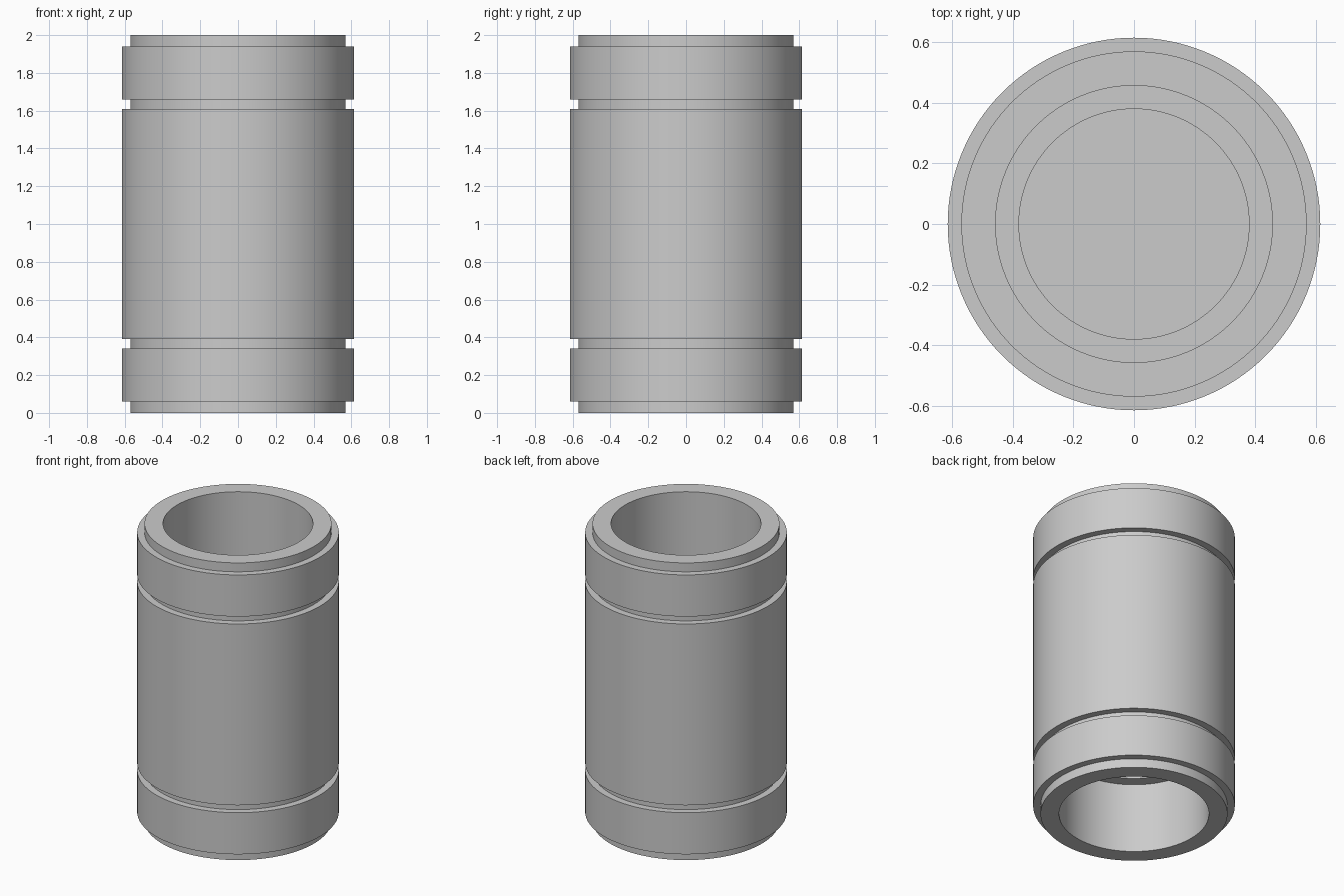
import bpy
import bmesh
import math

SEGMENTS = 128

cube = bpy.data.objects.get("Cube")
if cube:
    bpy.data.objects.remove(cube, do_unlink=True)

# Single satin metal colour
steel = bpy.data.materials.new("grey_steel")
steel.use_nodes = True
colour = (0.6, 0.6, 0.6, 1.0)
steel.diffuse_color = colour
steel.node_tree.nodes["Principled BSDF"].inputs["Base Color"].default_value = colour


def lathe(name, profile):
    """Spin a (radius, height) profile around the z axis."""
    bm = bmesh.new()
    verts = [bm.verts.new((r, 0, z)) for r, z in profile]
    edges = [bm.edges.new(pair) for pair in zip(verts, verts[1:])]
    bmesh.ops.spin(bm, geom=verts + edges, cent=(0, 0, 0), axis=(0, 0, 1),
                   angle=math.tau, steps=SEGMENTS, use_merge=True)
    bmesh.ops.remove_doubles(bm, verts=bm.verts, dist=0.0001)
    bmesh.ops.recalc_face_normals(bm, faces=bm.faces)
    mesh = bpy.data.meshes.new(name)
    bm.to_mesh(mesh)
    bm.free()
    obj = bpy.data.objects.new(name, mesh)
    bpy.context.collection.objects.link(obj)
    mesh.materials.append(steel)
    bpy.ops.object.select_all(action="DESELECT")
    obj.select_set(True)
    bpy.context.view_layer.objects.active = obj
    bpy.ops.object.shade_smooth_by_angle(angle=math.radians(30))
    return obj


OUTER, NECK, BORE, INNER = 0.615, 0.57, 0.457, 0.38

# Lower half, from the inner web out through the bore and up the outside
lower = [
    (0, 0.8), (INNER, 0.8), (INNER, 0.47), (BORE, 0.47), (BORE, 0),
    (NECK, 0), (NECK, 0.06), (OUTER, 0.06), (OUTER, 0.34),
    (NECK, 0.34), (NECK, 0.39), (OUTER, 0.39),
]
# Upper half mirrors the lower one
upper = [(r, 2 - z) for r, z in reversed(lower)]

lathe("grooved_sleeve", lower + upper)
